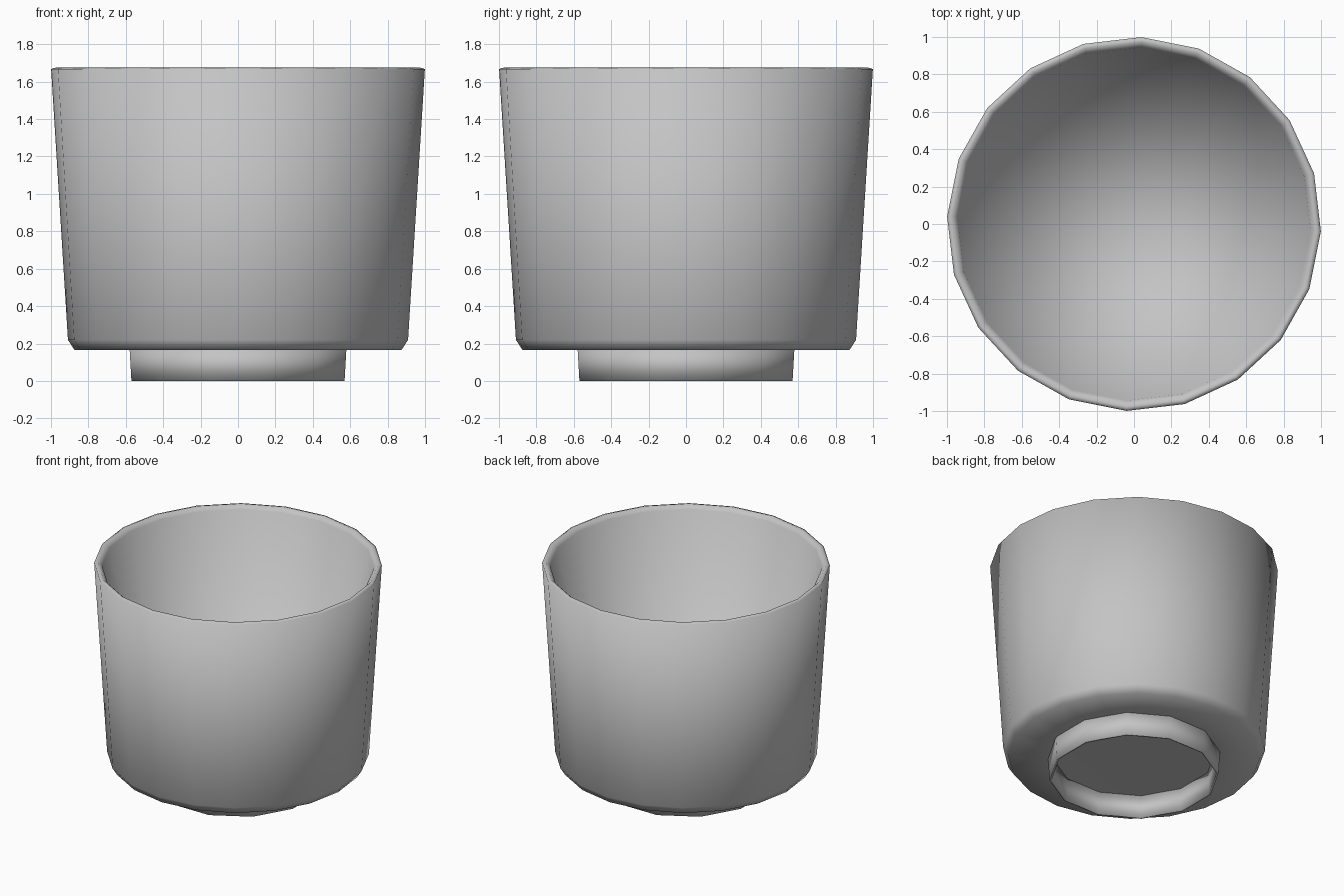
import bpy, bmesh, math

if "Cube" in bpy.data.objects:
    bpy.data.objects.remove(bpy.data.objects["Cube"])


def material(name, value):
    m = bpy.data.materials.new(name)
    m.diffuse_color = (value, value, value, 1.0)
    m.use_nodes = True
    m.node_tree.nodes["Principled BSDF"].inputs["Base Color"].default_value = m.diffuse_color
    return m


def lathe(name, profile, sides, phase, mat, closed=False, angle=50):
    """Spin an (r, z) profile about z; r == 0 becomes a single pole vertex."""
    bm = bmesh.new()
    rings = []
    for r, z in profile:
        if r == 0:
            rings.append([bm.verts.new((0, 0, z))] * sides)
        else:
            rings.append([bm.verts.new((
                r * math.cos(phase + 2 * math.pi * i / sides),
                r * math.sin(phase + 2 * math.pi * i / sides), z))
                for i in range(sides)])
    pairs = list(zip(rings, rings[1:]))
    if closed:
        pairs.append((rings[-1], rings[0]))
    for a, b in pairs:
        for i in range(sides):
            j = (i + 1) % sides
            corners = []
            for v in (a[i], a[j], b[j], b[i]):
                if v not in corners:
                    corners.append(v)
            bm.faces.new(corners)
    bmesh.ops.recalc_face_normals(bm, faces=bm.faces[:])
    mesh = bpy.data.meshes.new(name)
    bm.to_mesh(mesh)
    bm.free()
    mesh.materials.append(mat)
    ob = bpy.data.objects.new(name, mesh)
    bpy.context.collection.objects.link(ob)
    bpy.ops.object.select_all(action='DESELECT')
    ob.select_set(True)
    bpy.context.view_layer.objects.active = ob
    bpy.ops.object.shade_smooth_by_angle(angle=math.radians(angle))
    return ob


grey = material("light_grey", 0.55)

# Tapered cup body: underside, chamfer, outer wall, rounded rim, sloping inner wall, floor
body = [(0, 0.175), (0.58, 0.17), (0.875, 0.165), (0.91, 0.22),
        (1.0, 1.668), (0.975, 1.675), (0.945, 1.645),
        (0.62, 0.22), (0, 0.22)]
lathe("cup_body", body, 20, math.radians(-2.3), grey, angle=85)

# Thin hollow foot ring under the body
foot = [(0.60, 0.172), (0.59, 0.0), (0.575, 0.0), (0.565, 0.172)]
lathe("foot_ring", foot, 12, math.radians(15), grey, closed=True, angle=120)
